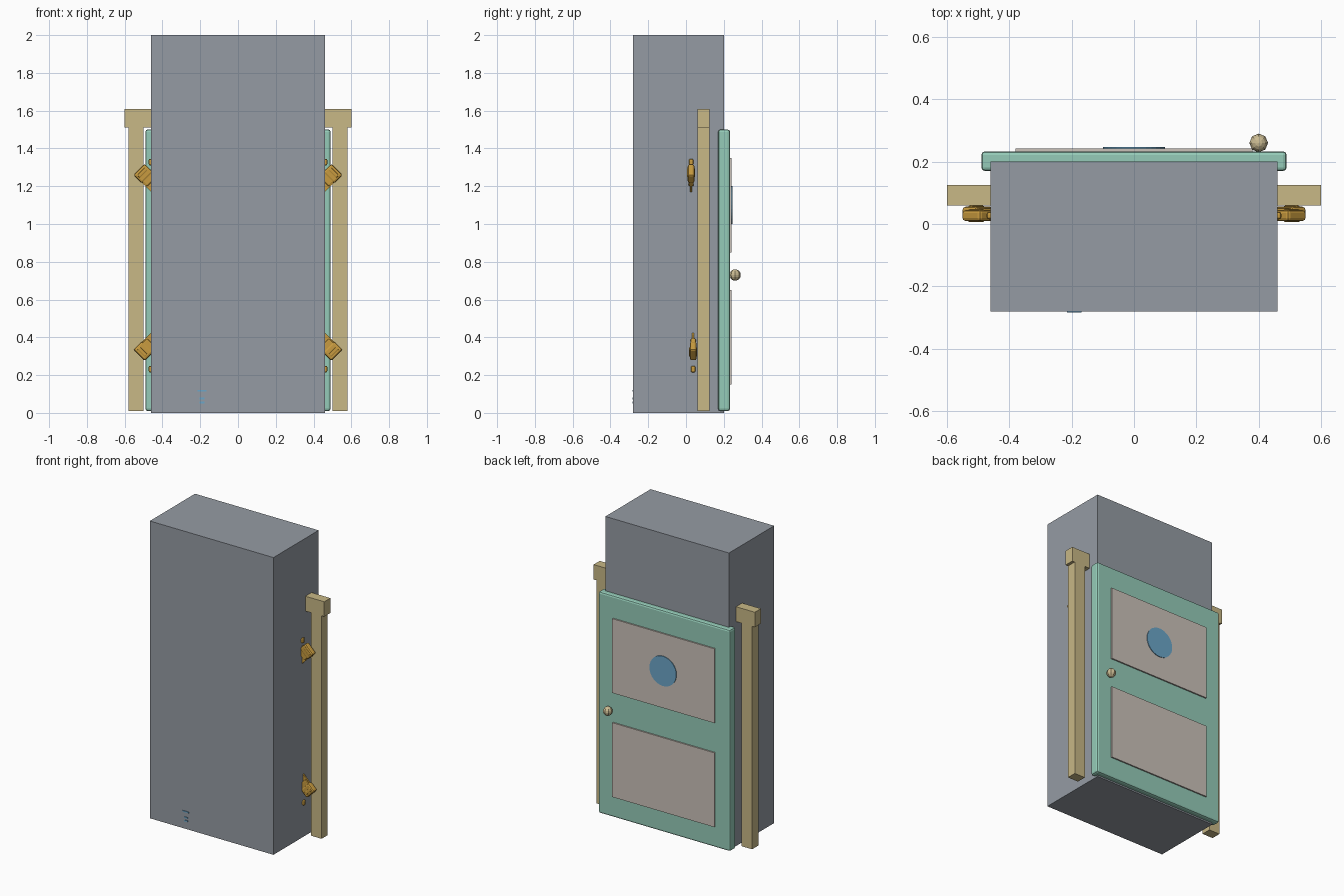
import bpy, bmesh, math
from mathutils import Matrix, Vector

if "Cube" in bpy.data.objects:
    bpy.data.objects.remove(bpy.data.objects["Cube"], do_unlink=True)


def material(name, r, g, b):
    m = bpy.data.materials.new(name)
    m.use_nodes = True
    m.diffuse_color = (r, g, b, 1)
    m.node_tree.nodes["Principled BSDF"].inputs["Base Color"].default_value = (r, g, b, 1)
    return m


grey = material("slate grey", 0.30, 0.33, 0.37)
green = material("mint green", 0.30, 0.60, 0.48)
wood = material("pale wood", 0.58, 0.48, 0.24)
cream = material("warm grey panel", 0.60, 0.54, 0.49)
blue = material("window blue", 0.15, 0.38, 0.58)
gold = material("gold", 0.58, 0.33, 0.05)
brass = material("pale brass", 0.60, 0.50, 0.29)


def finish(bm, name, mat):
    mesh = bpy.data.meshes.new(name)
    bm.to_mesh(mesh)
    bm.free()
    mesh.materials.append(mat)
    obj = bpy.data.objects.new(name, mesh)
    bpy.context.collection.objects.link(obj)
    return obj


def box(name, lo, hi, mat, bevel=0, turn=None):
    """Box between two corners; turn = (pivot, angle) rotates it about y."""
    lo, hi = Vector(lo), Vector(hi)
    bm = bmesh.new()
    bmesh.ops.create_cube(bm, size=1)
    bmesh.ops.scale(bm, vec=hi - lo, verts=bm.verts)
    bmesh.ops.translate(bm, vec=(lo + hi) / 2, verts=bm.verts)
    if bevel:
        bmesh.ops.bevel(bm, geom=bm.edges[:], offset=bevel, segments=2,
                        profile=0.5, affect='EDGES')
    if turn:
        pivot, angle = turn
        bmesh.ops.transform(bm, verts=bm.verts, matrix=Matrix.Translation(pivot)
                            @ Matrix.Rotation(angle, 4, 'Y'))
    return finish(bm, name, mat)


# Main block
box("main_block", (-0.46, -0.28, 0), (0.46, 0.2, 2), grey)

# Door with two raised panels
box("door", (-0.49, 0.17, 0.01), (0.49, 0.233, 1.5), green, 0.012)
for name, z in (("lower_panel", 0.15), ("upper_panel", 0.85)):
    box(name, (-0.38, 0.22, z), (0.38, 0.242, z + 0.5), cream)

# Round window
bm = bmesh.new()
bmesh.ops.create_cone(bm, cap_ends=True, segments=32, radius1=0.1, radius2=0.1,
                      depth=0.009,
                      matrix=Matrix.Translation((0, 0.242, 1.1)) @ Matrix.Rotation(math.pi / 2, 4, 'X'))
finish(bm, "round_window", blue)

# Door knob
bm = bmesh.new()
bmesh.ops.create_uvsphere(bm, u_segments=8, v_segments=8, radius=0.03,
                          matrix=Matrix.Translation((0.4, 0.26, 0.73)))
finish(bm, "door_knob", brass)

# Frame posts and lintel
for side, label in ((1, "left"), (-1, "right")):
    x = 0.54 * side
    box(label + "_post", (x - 0.04, 0.06, 0.01), (x + 0.04, 0.125, 1.52), wood)
box("lintel", (-0.6, 0.06, 1.51), (0.6, 0.125, 1.61), wood)

# Crossed gold ornaments: each end has a handle block, guard and thin blade
for side, label in ((1, "left"), (-1, "right")):
    for up, level, y in ((1, "upper", 0.027), (-1, "lower", 0.038)):
        name = label + "_" + level
        pivot = Vector((0.5 * side, y, 0.797 + 0.468 * up))
        angle = -math.pi / 4 * up if side > 0 else -math.pi + math.pi / 4 * up
        turn = (pivot, angle)
        box(name + "_handle", (-0.03, -0.018, -0.042), (0.034, 0.018, 0.042), gold, 0.01, turn)
        box(name + "_guard", (-0.06, -0.014, -0.034), (0.012, 0.014, 0.034), gold, 0.006, turn)
        box(name + "_rib", (-0.002, -0.021, -0.03), (0.02, 0.021, 0.03), gold, 0.006, turn)
        # Pointed bosses beside the block
        tip = 0.797 + 0.548 * up
        box(name + "_boss", (0.42 * side, y - 0.012, tip - 0.035),
            (0.473 * side, y + 0.012, tip), gold, 0.008)
        # Thin triangular fin
        bm = bmesh.new()
        base = 0.797 + 0.368 * up
        points = ((0.455, base), (0.52, base + 0.065 * up), (0.455, base + 0.13 * up))
        front = [bm.verts.new((px * side, y - 0.005, pz)) for px, pz in points]
        face = bm.faces.new(front)
        extruded = bmesh.ops.extrude_face_region(bm, geom=[face])
        moved = [v for v in extruded["geom"] if isinstance(v, bmesh.types.BMVert)]
        bmesh.ops.translate(bm, vec=(0, 0.01, 0), verts=moved)
        bmesh.ops.recalc_face_normals(bm, faces=bm.faces)
        finish(bm, name + "_fin", gold)

# Small blue marks low on the front
box("front_mark_bar", (-0.215, -0.284, 0.112), (-0.168, -0.278, 0.12), blue)
for i, z in enumerate((0.072, 0.05)):
    box(f"front_mark_{i}", (-0.203, -0.284, z), (-0.178, -0.278, z + 0.009), blue)
